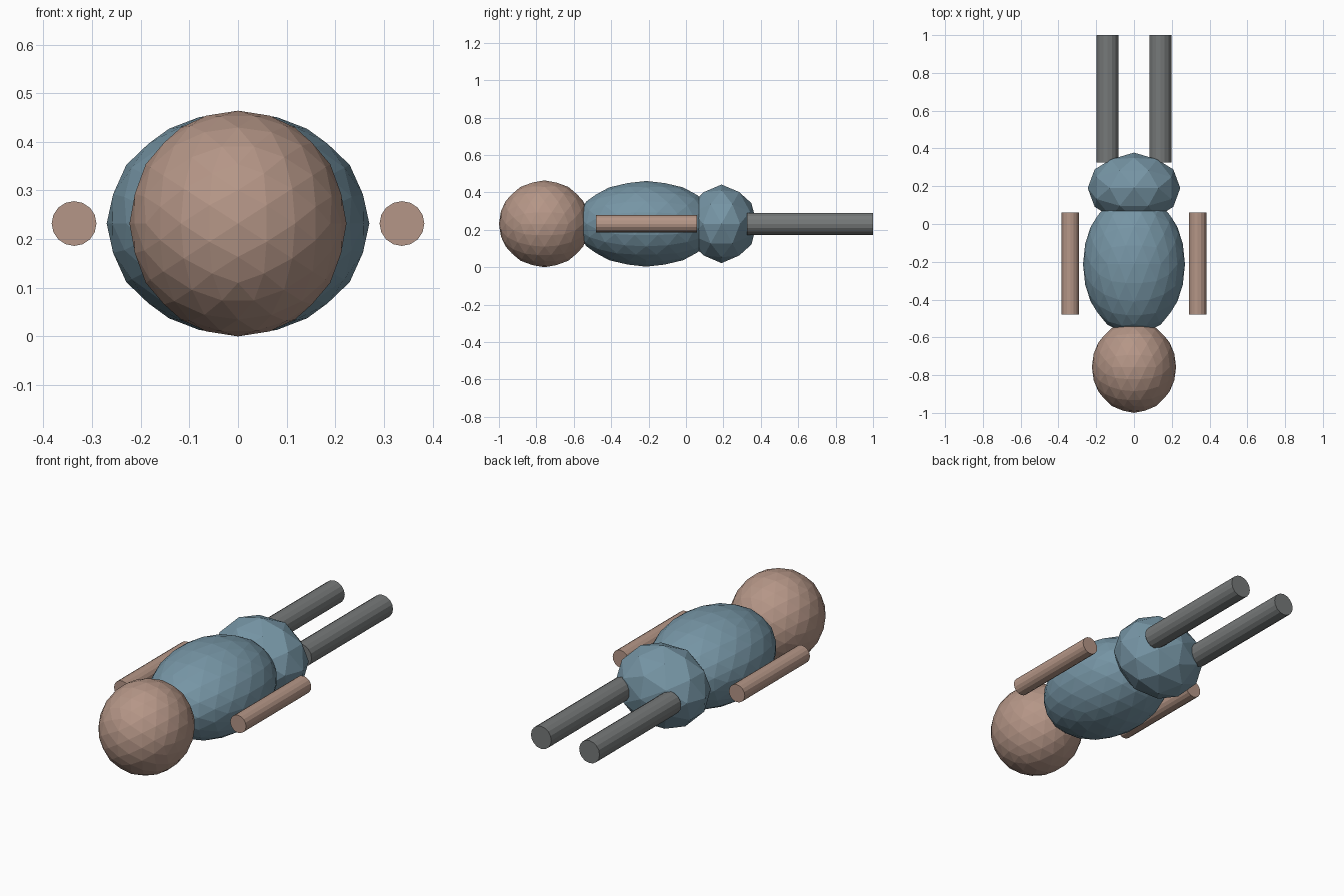
import bpy, bmesh, math
from mathutils import Matrix, Vector

if "Cube" in bpy.data.objects:
    bpy.data.objects.remove(bpy.data.objects["Cube"])

AXIS_Z = 0.232  # height of the lying body's centre line


def material(name, rgb):
    m = bpy.data.materials.new(name)
    m.diffuse_color = (*rgb, 1.0)
    m.use_nodes = True
    m.node_tree.nodes["Principled BSDF"].inputs["Base Color"].default_value = m.diffuse_color
    return m


skin = material("skin_brown", (0.462, 0.305, 0.242))
blue = material("dusty_blue", (0.181, 0.301, 0.376))
grey = material("leg_grey", (0.181, 0.191, 0.191))


def finish(bm, name, mat):
    mesh = bpy.data.meshes.new(name)
    bm.to_mesh(mesh)
    bm.free()
    mesh.materials.append(mat)
    obj = bpy.data.objects.new(name, mesh)
    bpy.context.collection.objects.link(obj)


def faceted_ball(name, y, radii, level, mat):
    # turned so that an edge midpoint faces each axis, then stretched
    bm = bmesh.new()
    bmesh.ops.create_icosphere(bm, subdivisions=level, radius=1.0)
    turn = Matrix.Rotation(-math.atan(2) / 2, 4, 'Y')
    place = Matrix.Translation((0, y, AXIS_Z)) @ Matrix.Diagonal((*radii, 1.0))
    bmesh.ops.transform(bm, matrix=place @ turn, verts=bm.verts)
    finish(bm, name, mat)


def limb(name, x, y0, y1, radius, mat):
    bm = bmesh.new()
    bmesh.ops.create_cone(bm, cap_ends=True, segments=16, radius1=radius,
                          radius2=radius, depth=y1 - y0)
    place = Matrix.Translation((x, (y0 + y1) / 2, AXIS_Z))
    bmesh.ops.transform(bm, matrix=place @ Matrix.Rotation(math.pi / 2, 4, 'X'),
                        verts=bm.verts)
    finish(bm, name, mat)


# head, torso and hips
faceted_ball("head", -0.757, (0.223, 0.243, 0.232), 3, skin)
faceted_ball("torso", -0.213, (0.27, 0.375, 0.229), 3, blue)
faceted_ball("hips", 0.19, (0.245, 0.188, 0.21), 2, blue)

# arms and legs, mirrored left and right
for side, s in (("left", -1), ("right", 1)):
    limb(side + "_arm", s * 0.337, -0.48, 0.06, 0.046, skin)
    limb(side + "_leg", s * 0.14, 0.325, 1.0, 0.059, grey)
